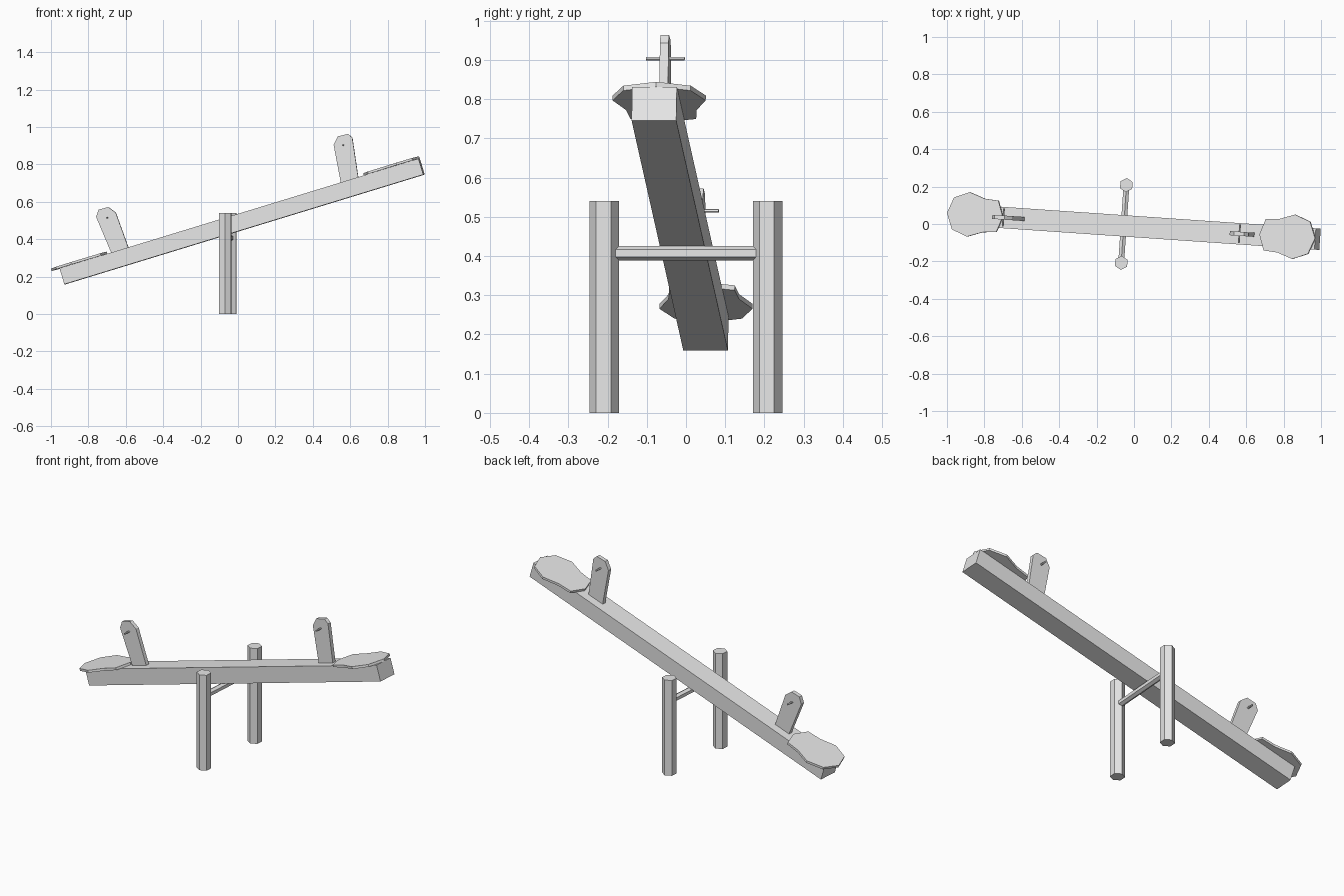
import bpy, bmesh
from math import sin, cos, pi, radians
from mathutils import Matrix, Vector

cube = bpy.data.objects.get("Cube")
if cube:
    bpy.data.objects.remove(cube, do_unlink=True)

grey = bpy.data.materials.new("plain grey")
grey.use_nodes = True
grey.diffuse_color = (0.8, 0.8, 0.8, 1)
grey.node_tree.nodes["Principled BSDF"].inputs["Base Color"].default_value = (0.8, 0.8, 0.8, 1)

YAW = Matrix.Rotation(radians(-3.93), 4, 'Z')
MID = Vector((0.035, -0.016, 0.4525))      # centre of the plank underside
TILT = Matrix.Rotation(radians(-16.95), 4, 'Y')
PLANK = Matrix.Translation(MID) @ YAW @ TILT
UPRIGHT = Matrix.Rotation(pi / 2, 4, 'X')  # turns an outline to stand up, depth along y
HALF, WIDTH, THICK = 1.0055, 0.114, 0.089


def prism(name, outline, depth, matrix):
    """Extrude a flat outline, centred on its plane, and place it."""
    bm = bmesh.new()
    face = bm.faces.new([bm.verts.new((x, y, -depth / 2)) for x, y in outline])
    top = bmesh.ops.extrude_face_region(bm, geom=[face])["geom"]
    bmesh.ops.translate(bm, vec=(0, 0, depth),
                        verts=[v for v in top if isinstance(v, bmesh.types.BMVert)])
    bmesh.ops.recalc_face_normals(bm, faces=bm.faces)
    mesh = bpy.data.meshes.new(name)
    bm.to_mesh(mesh)
    bm.free()
    mesh.materials.append(grey)
    obj = bpy.data.objects.new(name, mesh)
    bpy.context.collection.objects.link(obj)
    obj.matrix_world = matrix
    return obj


def hexagon(r):
    return [(r * sin(i * pi / 3), r * cos(i * pi / 3)) for i in range(6)]


def on_plank(x, z):
    """Front-plane position converted to plank coordinates (along, up)."""
    p = TILT.inverted() @ Vector((x - MID.x, 0, z - MID.z))
    return p.x, p.z


# Plank
w = WIDTH / 2
prism("plank", [(-HALF, -w), (HALF, -w), (HALF, w), (-HALF, w)], THICK,
      PLANK @ Matrix.Translation((0, 0, THICK / 2)))

# Seats: faceted boards, mirrored side to side and end to end
side = [(0.034, 0.086), (0.12, 0.119), (0.205, 0.09), (0.282, 0.084)]
outline = [(0, 0)] + side + [(0.312, 0)] + [(s, -v) for s, v in reversed(side)]
for name, tip, d in (("left_seat", 1.008, -1), ("right_seat", -1.054, 1)):
    prism(name, [(tip + d * s, v + 0.004) for s, v in outline], 0.013,
          PLANK @ Matrix.Translation((0, 0, THICK + 0.0065)))

# Hand boards with a peg through each
boards = {
    "left": ([(0.552, 0.70), (0.645, 0.728), (0.613, 0.943), (0.59, 0.963),
              (0.535, 0.95), (0.513, 0.905)], (0.565, 0.903)),
    "right": ([(-0.677, 0.323), (-0.585, 0.35), (-0.655, 0.543), (-0.695, 0.572),
               (-0.747, 0.558), (-0.76, 0.52)], (-0.70, 0.515)),
}
for end, (shape, peg) in boards.items():
    prism(end + "_hand_board", [on_plank(x, z) for x, z in shape], 0.022, PLANK @ UPRIGHT)
    u, h = on_plank(*peg)
    prism(end + "_hand_peg", hexagon(0.005), 0.098,
          PLANK @ Matrix.Translation((u, 0, h)) @ UPRIGHT)

# Posts and the axle between them
for name, x, y in (("front_post", -0.068, -0.208), ("back_post", -0.041, 0.208)):
    prism(name, hexagon(0.0375), 0.54, Matrix.Translation((x, y, 0.27)) @ YAW)
prism("axle", hexagon(0.018), 0.36,
      Matrix.Translation((-0.0545, 0, 0.407)) @ YAW @ UPRIGHT)
